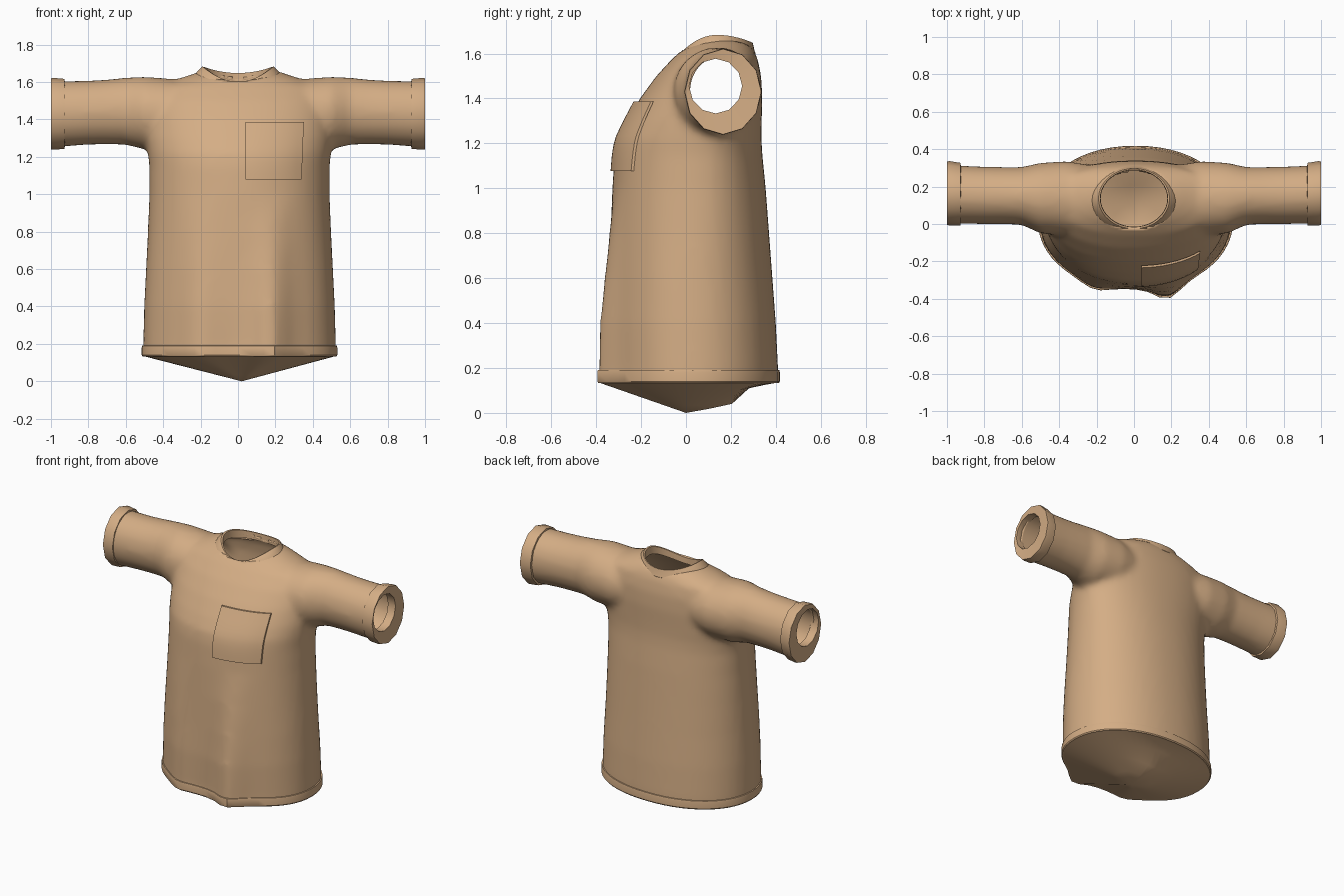
import bpy, bmesh, math
from mathutils import Vector
from mathutils.bvhtree import BVHTree

cube = bpy.data.objects.get("Cube")
if cube:
    bpy.data.objects.remove(cube)

cloth = bpy.data.materials.new("tan cloth")
cloth.use_nodes = True
tan = (0.66, 0.42, 0.235, 1)
cloth.diffuse_color = tan
cloth.node_tree.nodes["Principled BSDF"].inputs["Base Color"].default_value = tan


def loft(bm, rings, cap_start=False, cap_end=False):
    """Skin a list of closed rings with quads."""
    loops = [[bm.verts.new(p) for p in ring] for ring in rings]
    n = len(loops[0])
    for a, b in zip(loops, loops[1:]):
        for i in range(n):
            j = (i + 1) % n
            bm.faces.new((a[i], a[j], b[j], b[i]))
    if cap_start:
        bm.faces.new(loops[0])
    if cap_end:
        bm.faces.new(loops[-1])
    return loops


def add_object(name, bm, angle=35):
    bmesh.ops.recalc_face_normals(bm, faces=bm.faces)
    mesh = bpy.data.meshes.new(name)
    bm.to_mesh(mesh)
    bm.free()
    return add_mesh(name, mesh, angle)


def add_mesh(name, mesh, angle=35):
    ob = bpy.data.objects.new(name, mesh)
    bpy.context.scene.collection.objects.link(ob)
    mesh.materials.clear()
    mesh.materials.append(cloth)
    bpy.ops.object.select_all(action='DESELECT')
    ob.select_set(True)
    bpy.context.view_layer.objects.active = ob
    bpy.ops.object.shade_smooth_by_angle(angle=math.radians(angle))
    return ob


def circle(n):
    return [(math.cos(2 * math.pi * i / n), math.sin(2 * math.pi * i / n)) for i in range(n)]


# Torso sections: height, half width, front y, back y, y of widest point, fold strength
TORSO = [
    (0.05, .515, -.345, .41, .03, 1), (0.2, .515, -.34, .41, .03, 1),
    (0.4, .51, -.345, .40, .03, .85), (0.6, .50, -.34, .385, .03, .6),
    (0.8, .49, -.335, .37, .04, .3), (1.0, .482, -.328, .355, .05, 0),
    (1.15, .482, -.318, .34, .06, 0), (1.22, .49, -.305, .336, .07, 0),
    (1.3, .50, -.265, .337, .09, 0), (1.4, .50, -.205, .34, .11, 0),
    (1.5, .49, -.132, .335, .13, 0), (1.58, .44, -.058, .318, .14, 0),
    (1.63, .29, .0, .295, .14, 0), (1.66, .20, .06, .26, .15, 0)]


def torso_ring(section, grow=0.0, z=None):
    height, w, front, back, mid, fold = section
    ring = []
    for c, s in circle(56):
        px = math.copysign(abs(c) ** 0.93, c) * (w + grow) + 0.008
        py = abs(s) ** 0.93 * ((back - mid if s > 0 else mid - front) + grow)
        if s < 0:
            # Soft vertical drapes on the lower front
            py += fold * (.068 * math.exp(-((px - .18) / .09) ** 2)
                          + .03 * math.exp(-((px + .21) / .09) ** 2))
        ring.append(Vector((px, mid + math.copysign(py, s), height if z is None else z)))
    return ring


# Sleeve sections: x, centre y, centre z, y radius, z radius
SLEEVE = [
    (.2, .14, 1.43, .17, .17), (.36, .137, 1.43, .20, .188),
    (.5, .138, 1.434, .190, .195), (.6, .15, 1.444, .155, .18),
    (.7, .152, 1.44, .153, .174), (.8, .153, 1.436, .154, .172),
    (1.05, .16, 1.425, .158, .178)]

# Shirt body: torso and sleeves fused into one draped skin
bm = bmesh.new()
loft(bm, [torso_ring(s) for s in TORSO], True, True)
for side in (1, -1):
    loft(bm, [[(side * x, cy + ry * c, cz + rz * s) for c, s in circle(28)]
              for x, cy, cz, ry, rz in SLEEVE], True, True)
blank = add_object("body_blank", bm)
remesh = blank.modifiers.new("fuse", 'REMESH')
remesh.mode = 'VOXEL'
remesh.voxel_size = 0.02
soften = blank.modifiers.new("soften", 'SMOOTH')
soften.factor = 0.5
soften.iterations = 8
fused = bpy.data.meshes.new_from_object(
    blank.evaluated_get(bpy.context.evaluated_depsgraph_get()))
bpy.data.objects.remove(blank)

# Open the hem, the sleeve ends and the neck
bm = bmesh.new()
bm.from_mesh(fused)
for co, no in (((0, 0, .16), (0, 0, -1)), ((.96, 0, 0), (1, 0, 0)), ((-.96, 0, 0), (-1, 0, 0))):
    bmesh.ops.bisect_plane(bm, geom=bm.verts[:] + bm.edges[:] + bm.faces[:],
                           plane_co=co, plane_no=no, clear_outer=True)


def in_neck(p):
    return p.z > 1.5 and (p.x / .2) ** 2 + ((p.y - .132) / .163) ** 2 < 1


bmesh.ops.delete(bm, geom=[f for f in bm.faces if in_neck(f.calc_center_median())],
                 context='FACES')
surface = BVHTree.FromBMesh(bm)
body = add_object("shirt_body", bm, 60)
shell = body.modifiers.new("thickness", 'SOLIDIFY')
shell.thickness = 0.015
shell.offset = -1

# Hem band
bm = bmesh.new()
hem = TORSO[1]
loft(bm, [torso_ring(hem, g, z) for g, z in
          ((-.01, .192), (.006, .19), (.008, .18), (.008, .14), (.003, .133), (-.02, .135))])
add_object("hem_band", bm)

# Sagging underside closing the hem
bm = bmesh.new()
rim = torso_ring(hem, 0, .135)
apex = Vector((.02, 0, 0))
rings = [rim]
for t, back_z in ((.7, .118), (.5, .04), (.25, .018)):
    ring = []
    for p in rim:
        q = apex.lerp(p, t)
        k = max(0, p.y / .41) ** 2 * max(0, 1 - abs(p.x) / .5)
        q.z += (back_z - q.z) * k
        ring.append(q)
    rings.append(ring)
loops = loft(bm, rings)
tip = bm.verts.new(apex)
for a, b in zip(loops[-1], loops[-1][1:] + loops[-1][:1]):
    bm.faces.new((a, b, tip))
add_object("underside", bm)

# Sleeve cuffs with a thick rim around the opening
for side, name in ((1, "left_cuff"), (-1, "right_cuff")):
    bm = bmesh.new()
    loft(bm, [[(side * x, cy + ry * c, cz + rz * s) for c, s in circle(12)]
              for x, cy, cz, ry, rz in (
                  (.926, .16, 1.43, .155, .175), (.928, .16, 1.43, .167, .187),
                  (.985, .164, 1.43, .172, .192), (1.0, .165, 1.43, .17, .19),
                  (.995, .132, 1.455, .118, .122), (.94, .132, 1.455, .118, .122),
                  (.93, .15, 1.44, .145, .16))])
    add_object(name, bm)


# Collar band, dipping at the front
def collar_ring(rx, ry, cy, front, sides, back):
    return [(rx * c, cy + ry * s, sides + ((back if s > 0 else front) - sides) * s * s)
            for c, s in circle(40)]


bm = bmesh.new()
loft(bm, [collar_ring(*r) for r in (
    (.222, .176, .129, 1.55, 1.61, 1.585), (.227, .181, .129, 1.572, 1.642, 1.60),
    (.222, .177, .129, 1.582, 1.652, 1.61), (.19, .161, .136, 1.602, 1.683, 1.648),
    (.18, .153, .137, 1.60, 1.68, 1.648), (.178, .151, .137, 1.56, 1.63, 1.60))])
add_object("collar", bm)

# Chest pocket laid over the left breast
bm = bmesh.new()
N = 10
grid = []
for j in range(N + 1):
    row = []
    for i in range(N + 1):
        u, v = i / N, j / N
        x = .04 + u * (.30 + .012 * v)
        z = 1.078 + v * .308
        hit = surface.ray_cast(Vector((x, -2, z)), Vector((0, 1, 0)))[0]
        row.append(bm.verts.new((x, hit.y - .002 - .008 * v ** 4, z)))
    grid.append(row)
for j in range(N):
    for i in range(N):
        bm.faces.new((grid[j][i], grid[j][i + 1], grid[j + 1][i + 1], grid[j + 1][i]))
flat = bmesh.ops.extrude_face_region(bm, geom=bm.faces[:])
for v in flat["geom"]:
    if isinstance(v, bmesh.types.BMVert):
        v.co.y -= .012
add_object("chest_pocket", bm, 40)
